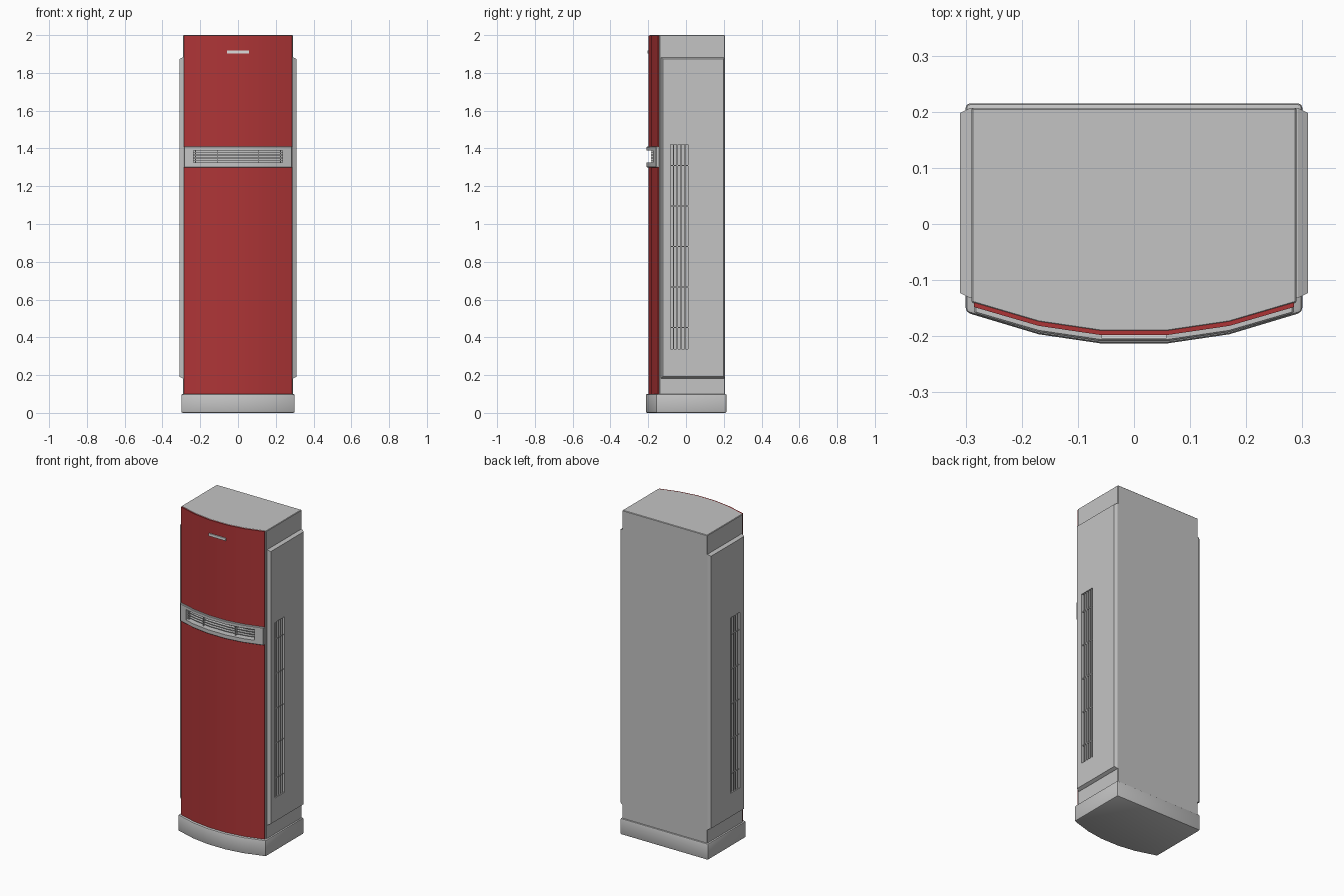
import bpy, bmesh, math
from mathutils import Vector

default = bpy.data.objects.get("Cube")
if default:
    bpy.data.objects.remove(default, do_unlink=True)


def material(name, rgb):
    m = bpy.data.materials.new(name)
    m.use_nodes = True
    m.diffuse_color = (*rgb, 1)
    m.node_tree.nodes["Principled BSDF"].inputs["Base Color"].default_value = (*rgb, 1)
    return m


GREY = material("light grey plastic", (0.55, 0.55, 0.55))
RED = material("red panel", (0.42, 0.035, 0.037))
PALE = material("pale badge", (0.72, 0.72, 0.72))


def finish(name, bm, mat):
    bmesh.ops.recalc_face_normals(bm, faces=bm.faces)
    mesh = bpy.data.meshes.new(name)
    bm.to_mesh(mesh)
    bm.free()
    mesh.materials.append(mat)
    ob = bpy.data.objects.new(name, mesh)
    bpy.context.collection.objects.link(ob)
    return ob


def activate(ob):
    bpy.ops.object.select_all(action="DESELECT")
    ob.select_set(True)
    bpy.context.view_layer.objects.active = ob


def smooth(ob):
    activate(ob)
    bpy.ops.object.shade_smooth_by_angle(angle=math.radians(30))


def prism(name, outline, z0, z1, mat):
    """Extrude a plan outline from z0 up to z1."""
    bm = bmesh.new()
    face = bm.faces.new([bm.verts.new((x, y, z0)) for x, y in outline])
    top = bmesh.ops.extrude_face_region(bm, geom=[face])["geom"]
    verts = [v for v in top if isinstance(v, bmesh.types.BMVert)]
    bmesh.ops.translate(bm, vec=(0, 0, z1 - z0), verts=verts)
    return finish(name, bm, mat)


def box(name, lo, hi, mat):
    return prism(name, [(lo[0], lo[1]), (hi[0], lo[1]), (hi[0], hi[1]), (lo[0], hi[1])],
                 lo[2], hi[2], mat)


def bow(half, offset):
    """Points on the shallow bowed front, left to right."""
    xs = [-half, -0.17, -0.06, 0.06, 0.17, half]
    return [(x, -0.194 + 0.64 * x * x + offset) for x in xs]


def strip(name, half, outer, inner, z0, z1, mat):
    """Curved slab that follows the bowed front."""
    return prism(name, bow(half, outer) + bow(half, inner)[::-1], z0, z1, mat)


def apply(ob, mod):
    activate(ob)
    bpy.ops.object.modifier_apply(modifier=mod.name)


def cut(ob, cutter):
    mod = ob.modifiers.new("opening", "BOOLEAN")
    mod.operation, mod.object, mod.solver = "DIFFERENCE", cutter, "EXACT"
    apply(ob, mod)


def bevel(ob, width, segments=1):
    mod = ob.modifiers.new("edge", "BEVEL")
    mod.width, mod.segments = width, segments
    mod.limit_method, mod.angle_limit = "ANGLE", math.radians(40)
    apply(ob, mod)


# Cabinet and plinth
body = prism("cabinet", bow(0.29, 0) + [(0.29, 0.207), (-0.29, 0.207)], 0.09, 2.0, GREY)
bevel(body, 0.003)
base = prism("plinth", bow(0.3, -0.021) + [(0.3, 0.215), (-0.3, 0.215)], 0, 0.1, GREY)
bevel(base, 0.008, 2)
smooth(base)

# Red front panels above and below the outlet
for name, z0, z1 in (("lower_front_panel", 0.1, 1.302), ("upper_front_panel", 1.408, 1.999)):
    smooth(strip(name, 0.285, -0.006, 0.002, z0, z1, RED))

# Air outlet frame with a shared opening through frame and cabinet
frame = strip("outlet_frame", 0.285, -0.017, 0.004, 1.3, 1.41, GREY)
bevel(frame, 0.003)
opening = strip("outlet_cutter", 0.235, -0.05, 0.05, 1.325, 1.39, GREY)
opening.hide_render = True
cut(frame, opening)
cut(body, opening)
bpy.data.objects.remove(opening, do_unlink=True)
smooth(frame)

# Outlet louvres and their uprights
for i in range(4):
    z = 1.335 + i * 0.015
    smooth(strip(f"outlet_louvre_{i + 1}", 0.235, 0.006, 0.026, z - 0.002, z + 0.002, GREY))
for i, x in enumerate((-0.225, -0.11, 0.11, 0.225)):
    y = -0.194 + 0.64 * x * x
    box(f"outlet_upright_{i + 1}", (x - 0.002, y + 0.004, 1.325),
        (x + 0.002, y + 0.03, 1.39), GREY)

# Side panels with sloped rims and tall intake grilles
for side, s in (("left", 1), ("right", -1)):
    bm = bmesh.new()
    rings = []
    for x, m in ((0.28, 0), (0.292, 0), (0.31, 0.009)):
        corners = [(-0.132 + m, 0.183 + m), (0.207 - m, 0.183 + m),
                   (0.207 - m, 1.882 - m), (-0.132 + m, 1.882 - m)]
        rings.append([bm.verts.new((s * x, y, z)) for y, z in corners])
    bm.faces.new(rings[0])
    bm.faces.new(rings[-1])
    for a, b in zip(rings, rings[1:]):
        for i in range(4):
            j = (i + 1) % 4
            bm.faces.new((a[i], a[j], b[j], b[i]))
    panel = finish(f"{side}_side_panel", bm, GREY)

    def side_box(name, x0, x1, y0, y1, z0, z1):
        a, b = sorted((s * x0, s * x1))
        return box(f"{side}_{name}", (a, y0, z0), (b, y1, z1), GREY)

    slot = side_box("slot_cutter", 0.27, 0.33, -0.083, 0.01, 0.337, 1.42)
    slot.hide_render = True
    cut(panel, slot)
    cut(body, slot)
    bpy.data.objects.remove(slot, do_unlink=True)
    for i in range(4):
        y = -0.066 + i * 0.02
        side_box(f"grille_bar_{i + 1}", 0.29, 0.306, y - 0.003, y + 0.003, 0.335, 1.422)
    for i in range(5):
        z = 0.452 + i * 0.2145
        side_box(f"grille_tie_{i + 1}", 0.288, 0.303, -0.085, 0.012, z - 0.003, z + 0.003)

smooth(body)

# Plain badge near the top
box("badge", (-0.058, -0.204, 1.902), (0.058, -0.196, 1.918), PALE)
